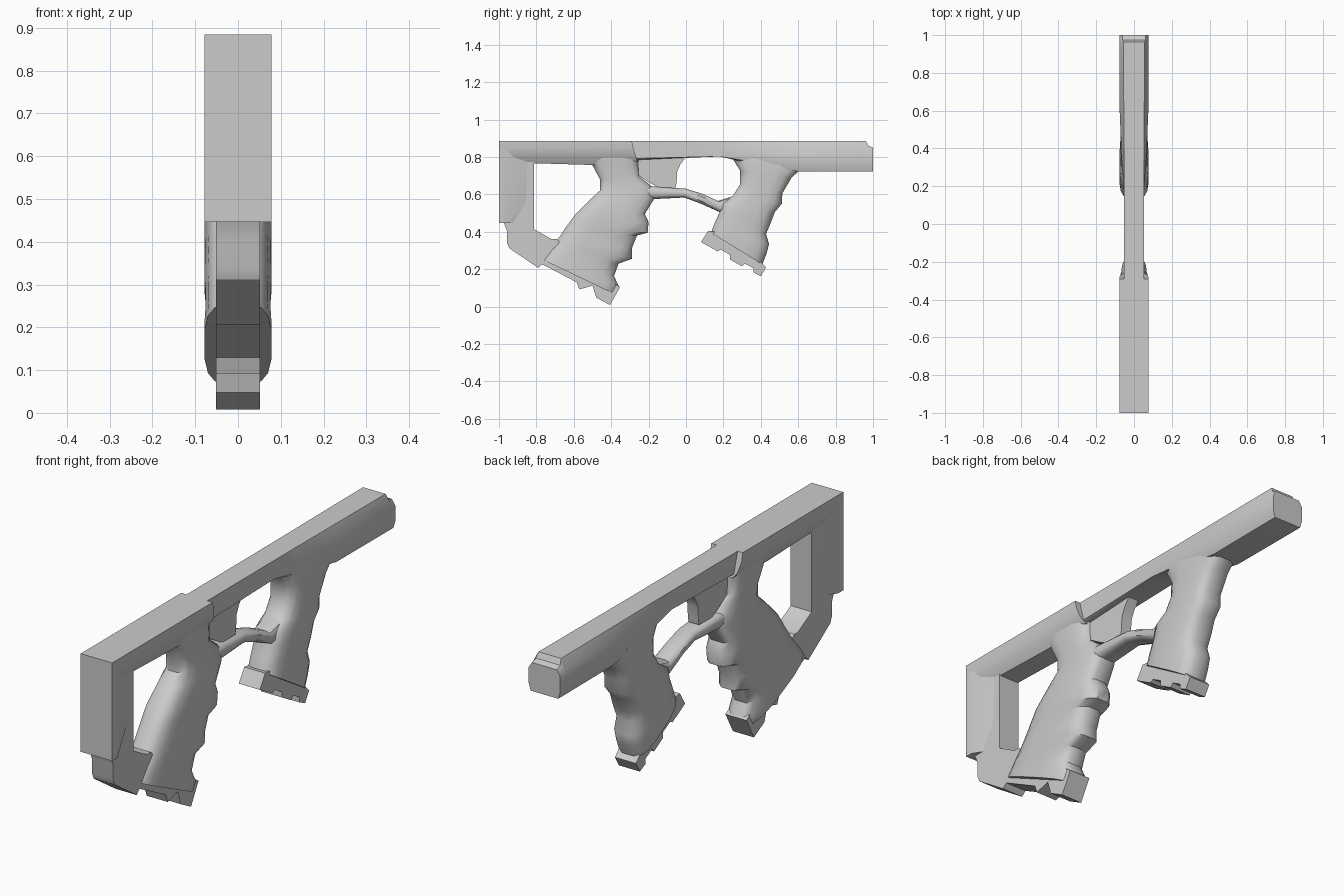
import bpy, bmesh, math


def finish(name, bm, angle=38):
    bmesh.ops.recalc_face_normals(bm, faces=bm.faces)
    me = bpy.data.meshes.new(name)
    bm.to_mesh(me)
    bm.free()
    ob = bpy.data.objects.new(name, me)
    bpy.context.collection.objects.link(ob)
    bpy.ops.object.select_all(action='DESELECT')
    ob.select_set(True)
    bpy.context.view_layer.objects.active = ob
    bpy.ops.object.shade_smooth_by_angle(angle=math.radians(angle))
    return ob


def loft(name, rings, angle=38):
    """Skin a list of equal-sized point rings and cap both ends."""
    bm = bmesh.new()
    rows = [[bm.verts.new(p) for p in r] for r in rings]
    n = len(rows[0])
    for a, b in zip(rows, rows[1:]):
        for i in range(n):
            j = (i + 1) % n
            bm.faces.new((a[i], a[j], b[j], b[i]))
    bm.faces.new(rows[0])
    bm.faces.new(rows[-1])
    return finish(name, bm, angle)


def oval(back, front, w, power=3.2, n=16):
    """Rounded section between two side-view points, half width w."""
    ring = []
    for i in range(n):
        a = 2 * math.pi * (i + 0.5) / n
        c, s = math.cos(a), math.sin(a)
        c = math.copysign(abs(c) ** (2 / power), c) / abs(math.cos(math.pi / n)) ** (2 / power)
        s = math.copysign(abs(s) ** (2 / power), s) / abs(math.cos(math.pi / n)) ** (2 / power)
        t = (c + 1) / 2
        ring.append((w * s, back[0] + (front[0] - back[0]) * t,
                     back[1] + (front[1] - back[1]) * t))
    return ring


def mirrored(half):
    """Close a right-half outline with its mirror image."""
    return half + [(-x, y, z) for x, y, z in reversed(half)]


def plate(name, pts, w):
    """Extrude a side-view outline to half width w."""
    return loft(name, [[(s * w, y, z) for y, z in pts] for s in (-1, 1)], 30)


# rear receiver: full-width top, tapered underside, slanted front step
loft("rear_receiver", [mirrored([(.078, y, .885), (.078, y + k * .3, .845),
                                 (.068, y + k * .8, .80), (.048, y + k, zb)])
                       for y, k, zb in ((-1, 0, .772), (-.5, 0, .757), (-.29, .03, .775))])

# front receiver: narrow bridge widening into the chamfered forend
bars = [  # y, top width, top z, side width, side z, bottom width, bottom z
    (-.40, .052, .885, .052, .84, .040, .785),
    (-.24, .052, .885, .052, .84, .040, .785),
    (.18, .052, .885, .053, .84, .042, .805),
    (.32, .052, .885, .064, .83, .055, .77),
    (.60, .054, .885, .076, .82, .066, .722),
    (.963, .056, .885, .078, .84, .068, .722),
    (.975, .060, .860, .078, .835, .068, .722),
    (1.0, .062, .850, .078, .825, .068, .722)]
loft("front_receiver", [mirrored([(tw, y, tz), (sw, y, sz), (sw, y, (sz + bz) / 2 - .02),
                                  (bw, y, bz)])
                        for y, tw, tz, sw, sz, bw, bz in bars])

# rear stock: square at the back, tapered toward the front edge
loft("rear_stock", [mirrored([(.078, -1, z), (.078, -.965, z), (.052, yf, z)])
                    for z, yf in ((.446, -.925), (.56, -.855), (.775, -.848), (.88, -.848))], 30)

# rear grip with finger grooves
rear = [((-.54, .82), (-.25, .83), .066), ((-.50, .755), (-.255, .76), .064),
        ((-.46, .68), (-.25, .695), .060), ((-.46, .62), (-.185, .645), .062),
        ((-.51, .575), (-.168, .58), .070), ((-.59, .495), (-.22, .495), .078),
        ((-.62, .455), (-.20, .452), .078), ((-.645, .42), (-.205, .395), .078),
        ((-.672, .38), (-.262, .38), .076), ((-.69, .355), (-.29, .31), .078),
        ((-.705, .335), (-.29, .255), .078), ((-.725, .315), (-.36, .23), .076),
        ((-.75, .285), (-.385, .163), .076), ((-.765, .268), (-.357, .105), .078),
        ((-.775, .255), (-.38, .065), .078)]
loft("rear_grip", [oval(*r) for r in rear])

# front grip with finger grooves
front = [((.20, .83), (.68, .79), .060), ((.25, .79), (.62, .74), .070),
         ((.29, .725), (.565, .69), .072), ((.29, .655), (.515, .605), .072),
         ((.25, .59), (.513, .55), .074), ((.19, .555), (.475, .505), .076),
         ((.18, .505), (.45, .44), .078), ((.155, .45), (.428, .388), .076),
         ((.145, .425), (.444, .334), .078), ((.14, .41), (.43, .28), .078),
         ((.134, .395), (.408, .225), .078)]
loft("front_grip", [oval(*r) for r in front])

# trigger guard linking the grips
guard = [((-.24, .575), (-.26, .65), .05), ((-.165, .575), (-.19, .643), .05),
         ((-.01, .583), (0, .630), .044), ((.08, .55), (.09, .602), .044),
         ((.18, .505), (.17, .565), .048), ((.26, .50), (.25, .59), .05)]
loft("trigger_guard", [oval(*g, 3, 12) for g in guard])

# trigger
plate("trigger", [(-.27, .80), (0, .80), (-.03, .76), (-.048, .72), (-.05, .665),
                  (-.055, .638), (-.145, .636), (-.20, .665), (-.27, .71)], .026)

# lower stock arm running into the rear magazine floor
plate("stock_arm_and_floor", [
    (-.90, .80), (-.975, .45), (-.957, .404), (-.957, .34), (-.945, .312), (-.79, .207),
    (-.77, .227), (-.585, .13), (-.57, .092), (-.50, .112), (-.48, .048), (-.406, .008),
    (-.353, .104), (-.39, .13), (-.58, .26), (-.69, .36), (-.717, .36),
    (-.813, .414), (-.813, .79)], .052)

# front magazine floor
plate("front_floor", [
    (.118, .405), (.08, .345), (.17, .295), (.185, .305), (.235, .277), (.235, .252),
    (.30, .215), (.315, .23), (.36, .205), (.36, .182), (.40, .163), (.428, .21),
    (.38, .26), (.16, .40)], .052)
